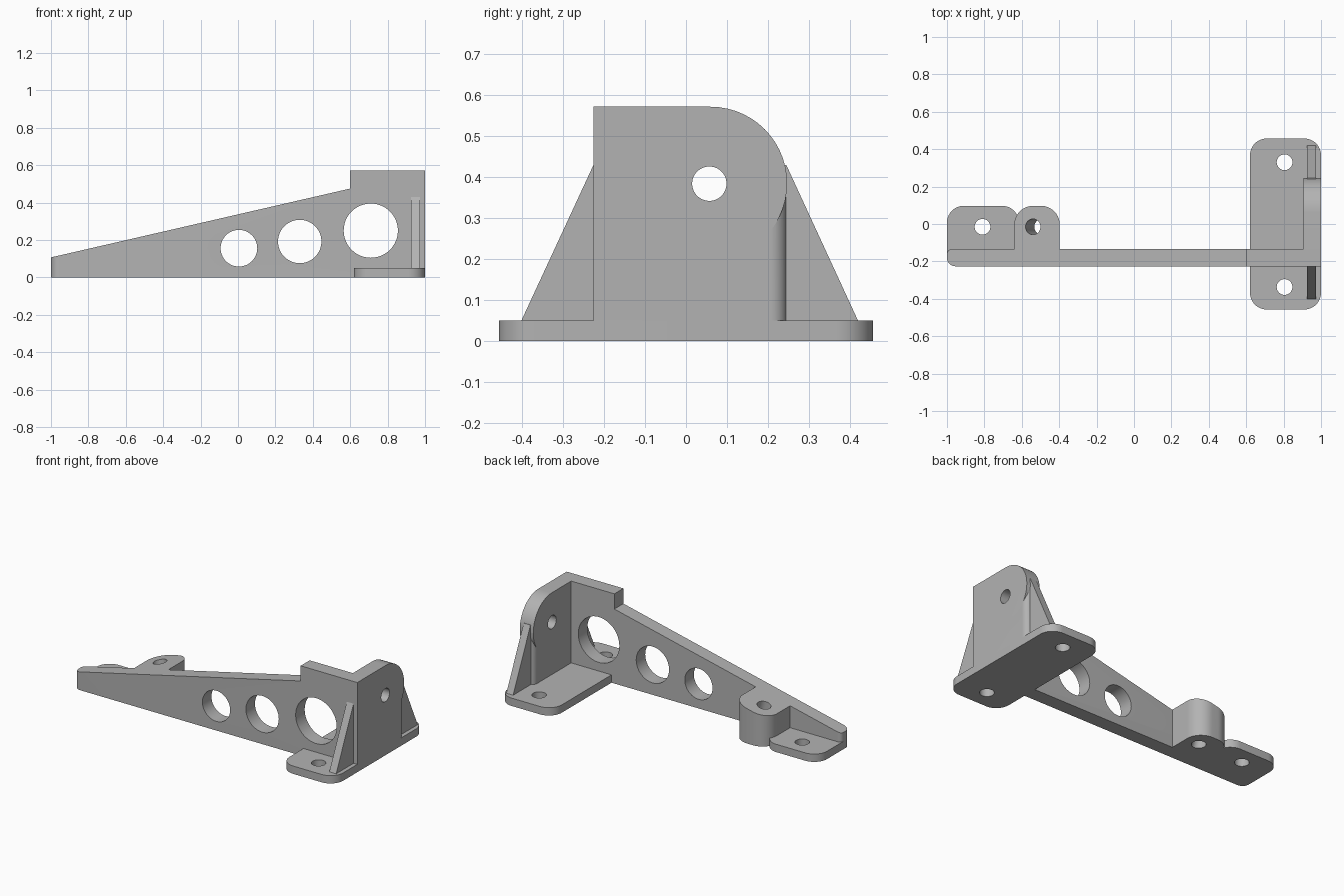
import bpy
import bmesh
import math
from mathutils import Vector

if "Cube" in bpy.data.objects:
    bpy.data.objects.remove(bpy.data.objects["Cube"], do_unlink=True)

GREY = (0.45, 0.45, 0.45, 1.0)
grey = bpy.data.materials.new("matte_grey")
grey.use_nodes = True
grey.diffuse_color = GREY
grey.node_tree.nodes["Principled BSDF"].inputs["Base Color"].default_value = GREY

# Maps outline coordinates (a, b) and depth t to space for each extrusion axis
PLACE = {"x": lambda a, b, t: (t, a, b),
         "y": lambda a, b, t: (a, t, b),
         "z": lambda a, b, t: (a, b, t)}


def slope(x):
    """Height of the sloping top of the arm."""
    return 0.107 + 0.23 * (x + 1)


def rounded(corners, steps=14):
    """Outline from (a, b, radius) corners."""
    pts = []
    for i, (a, b, r) in enumerate(corners):
        p = Vector((a, b))
        if not r:
            pts.append(p)
            continue
        u = (Vector(corners[i - 1][:2]) - p).normalized()
        v = (Vector(corners[(i + 1) % len(corners)][:2]) - p).normalized()
        half = u.angle(v) / 2
        c = p + (u + v).normalized() * r / math.sin(half)
        start = p + u * r / math.tan(half) - c
        end = p + v * r / math.tan(half) - c
        w = math.pi - 2 * half
        for k in range(steps + 1):
            s = k / steps
            pts.append(c + (start * math.sin((1 - s) * w) + end * math.sin(s * w)) / math.sin(w))
    return pts


def box_outline(a0, a1, b0, b1, r00=0, r10=0, r11=0, r01=0):
    return rounded([(a0, b0, r00), (a1, b0, r10), (a1, b1, r11), (a0, b1, r01)])


def prism(name, outline, axis, lo, hi, sloped=False, bevels=()):
    """Extrudes an outline; bevels are (x, y, radius) of upright edges."""
    bm = bmesh.new()
    rings = []
    for t in (lo, hi):
        rings.append([bm.verts.new(PLACE[axis](p[0], p[1], t)) for p in outline])
    if sloped:
        for v in rings[1]:
            v.co.z = slope(v.co.x)
    bm.faces.new(rings[0])
    bm.faces.new(rings[1])
    n = len(outline)
    for i in range(n):
        j = (i + 1) % n
        bm.faces.new((rings[0][i], rings[0][j], rings[1][j], rings[1][i]))
    for x, y, r in bevels:
        edges = [e for e in bm.edges if all(
            abs(v.co.x - x) < 1e-4 and abs(v.co.y - y) < 1e-4 for v in e.verts)]
        bmesh.ops.bevel(bm, geom=edges, offset=r, segments=8, profile=0.5, affect="EDGES")
    bmesh.ops.recalc_face_normals(bm, faces=bm.faces)
    mesh = bpy.data.meshes.new(name)
    bm.to_mesh(mesh)
    bm.free()
    mesh.materials.append(grey)
    ob = bpy.data.objects.new(name, mesh)
    bpy.context.collection.objects.link(ob)
    return ob


def combine(ob, other, operation="DIFFERENCE"):
    """Applies a boolean and removes the second object."""
    bpy.context.view_layer.objects.active = ob
    mod = ob.modifiers.new("combine", "BOOLEAN")
    mod.operation = operation
    mod.solver = "EXACT"
    mod.object = other
    bpy.ops.object.modifier_apply(modifier=mod.name)
    bpy.data.objects.remove(other, do_unlink=True)


def drill(ob, axis, a, b, r, lean=0.0):
    """Bores a round hole along an axis, optionally leaning with height."""
    ring = [(a + r * math.cos(k * math.tau / 48), b + r * math.sin(k * math.tau / 48))
            for k in range(48)]
    cutter = prism("hole_cutter", ring, axis, -2, 2)
    for v in cutter.data.vertices:
        v.co.x -= lean * v.co.z
    combine(ob, cutter)


BOLT = 0.042
FRONT, BACK = -0.226, -0.135

# Wide mounting plate
base = prism("base_plate", box_outline(0.62, 1, -0.457, 0.457, 0.09, 0.09, 0.09, 0.09), "z", 0, 0.05)
for y in (-0.337, 0.33):
    drill(base, "z", 0.805, y, BOLT)

# Tapered arm with lightening holes
side = [(-1, 0), (1, 0), (1, 0.572), (0.6, 0.572), (0.6, slope(0.6)), (-1, slope(-1))]
arm = prism("tapered_arm", side, "y", FRONT, BACK,
            bevels=[(-1, FRONT, 0.045), (-1, BACK, 0.025), (1, FRONT, 0.03)])
for x, z, r in ((0.005, 0.156, 0.098), (0.33, 0.192, 0.116), (0.71, 0.25, 0.145)):
    drill(arm, "y", x, z, r)

# End wall: rounded upright with a full-width round lobe on top
wall = prism("end_wall", box_outline(0.905, 1, -0.19, 0.247, 0, 0, 0.04, 0.04), "z", 0, 0.385)
lobe = prism("lobe", box_outline(-0.19, 0.247, 0.198, 0.572, 0, 0.187, 0.187, 0), "x", 0.905, 1)
combine(wall, lobe, "UNION")
drill(wall, "x", 0.057, 0.384, BOLT)

# Triangular gussets either side of the end wall
for name, root, foot in (("front_gusset", FRONT, -0.402), ("back_gusset", 0.245, 0.42)):
    inner = root + math.copysign(0.025, root - foot)
    prism(name, [(inner, 0.03), (foot, 0.03), (foot, 0.05), (root, 0.43), (inner, 0.43)],
          "x", 0.926, 0.974)

# Thin foot at the narrow end
foot_pad = prism("foot_pad", box_outline(-1, -0.615, -0.18, 0.097, 0, 0, 0.09, 0.09), "z", 0, 0.05)
drill(foot_pad, "z", -0.81, -0.015, BOLT)

# Boss whose top follows the arm, bored square to the slope
boss = prism("boss", box_outline(-0.64, -0.397, -0.18, 0.097, 0, 0, 0.1, 0.1), "z", 0, 0.2, sloped=True)
drill(boss, "z", -0.54 + 0.23 * slope(-0.54), -0.015, BOLT, lean=0.23)

# Smooth curved walls, crisp edges
parts = (base, arm, wall, foot_pad, boss)
bpy.ops.object.select_all(action="DESELECT")
for ob in parts:
    ob.select_set(True)
bpy.context.view_layer.objects.active = arm
bpy.ops.object.shade_smooth_by_angle(angle=math.radians(30))
